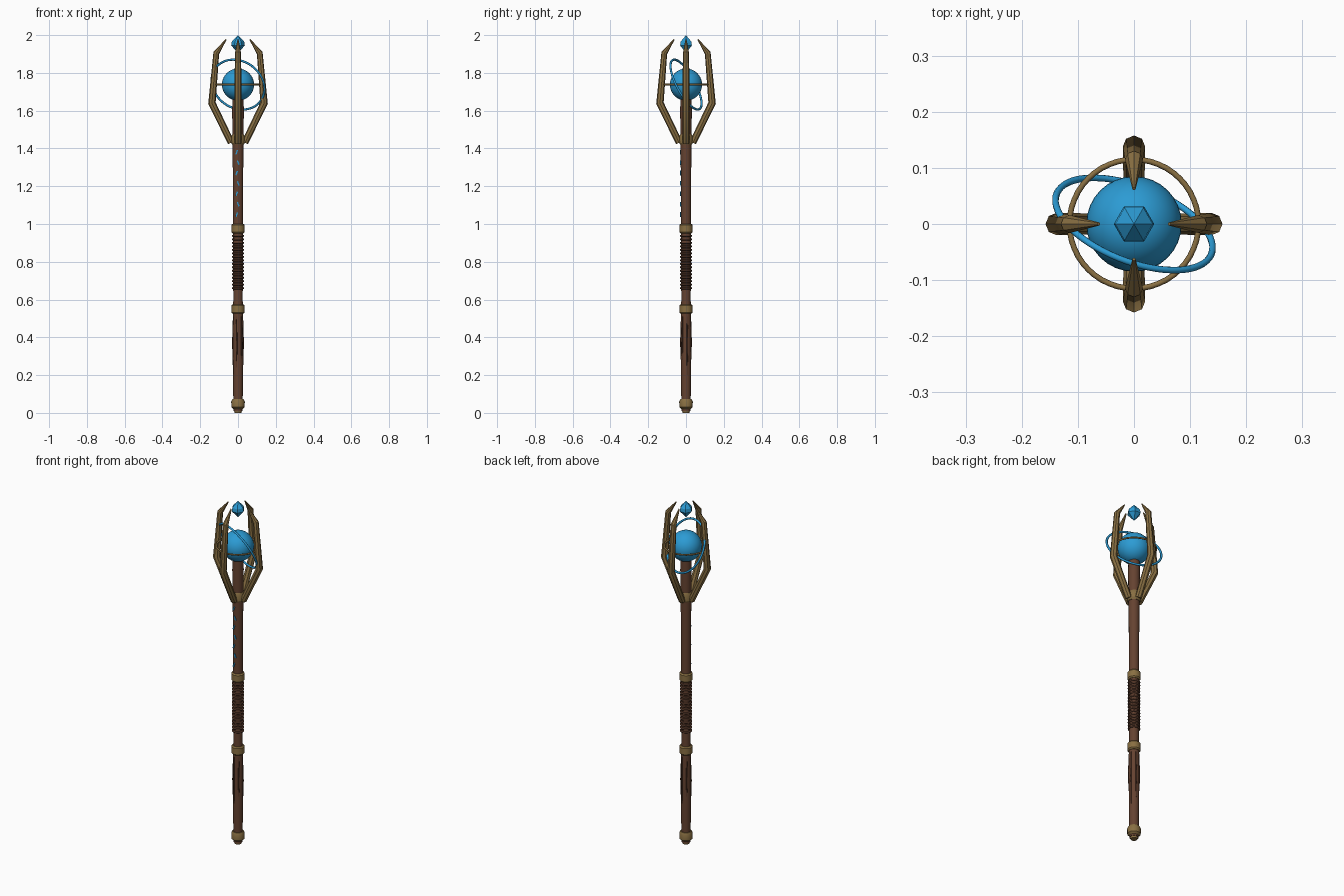
import bpy, bmesh, math
from mathutils import Vector

if "Cube" in bpy.data.objects:
    bpy.data.objects.remove(bpy.data.objects["Cube"])

def material(name, rgb):
    m = bpy.data.materials.new(name)
    m.diffuse_color = (*rgb, 1)
    m.use_nodes = True
    m.node_tree.nodes["Principled BSDF"].inputs["Base Color"].default_value = m.diffuse_color
    return m

WOOD = material("wood", (0.13, 0.055, 0.03))
LEATHER = material("leather", (0.075, 0.032, 0.018))
GOLD = material("aged_gold", (0.25, 0.16, 0.055))
BLUE = material("blue_glow", (0.025, 0.33, 0.66))

def finish(ob, name, mat, smooth=None):
    ob.name = name
    ob.data.materials.append(mat)
    if smooth:
        bpy.ops.object.select_all(action='DESELECT')
        ob.select_set(True)
        bpy.context.view_layer.objects.active = ob
        bpy.ops.object.shade_smooth_by_angle(angle=math.radians(smooth))
    return ob

def lathe(name, profile, sides, mat, smooth=None):
    """Stack of (radius, z) rings joined into a closed solid."""
    bm = bmesh.new()
    rings = []
    for r, z in profile:
        rings.append([bm.verts.new((r * math.cos(math.tau * i / sides),
                                    r * math.sin(math.tau * i / sides), z)) for i in range(sides)])
    for a, b in zip(rings, rings[1:]):
        for i in range(sides):
            j = (i + 1) % sides
            bm.faces.new((a[i], a[j], b[j], b[i]))
    bm.faces.new(rings[0][::-1])
    bm.faces.new(rings[-1])
    bmesh.ops.remove_doubles(bm, verts=bm.verts, dist=1e-5)
    me = bpy.data.meshes.new(name)
    bm.to_mesh(me)
    bm.free()
    ob = bpy.data.objects.new(name, me)
    bpy.context.collection.objects.link(ob)
    return finish(ob, name, mat, smooth)

def tube(name, points, mat, smooth=None, res=2):
    """Tapered tube through (x, y, z, radius) points."""
    cu = bpy.data.curves.new(name, 'CURVE')
    cu.dimensions = '3D'
    cu.bevel_depth = 1
    cu.bevel_resolution = res
    cu.use_fill_caps = True
    sp = cu.splines.new('POLY')
    sp.points.add(len(points) - 1)
    for p, (x, y, z, r) in zip(sp.points, points):
        p.co = (x, y, z, 1)
        p.radius = r
    ob = bpy.data.objects.new(name, cu)
    bpy.context.collection.objects.link(ob)
    bpy.ops.object.select_all(action='DESELECT')
    ob.select_set(True)
    bpy.context.view_layer.objects.active = ob
    bpy.ops.object.convert(target='MESH')
    return finish(bpy.context.object, name, mat, smooth)

def torus(name, z, major, minor, mat, seg=48, sides=8, normal=(0, 0, 1)):
    rot = Vector((0, 0, 1)).rotation_difference(Vector(normal)).to_euler()
    bpy.ops.mesh.primitive_torus_add(location=(0, 0, z), rotation=rot, major_radius=major,
                                     minor_radius=minor, major_segments=seg, minor_segments=sides)
    return finish(bpy.context.object, name, mat, 60)

# Shaft, slightly swelling along its length
lathe("shaft", [(0.024, 0.01), (0.026, 0.15), (0.028, 0.4), (0.025, 0.6), (0.026, 0.9),
                (0.027, 1.2), (0.029, 1.45), (0.031, 1.6), (0.029, 1.68)], 16, WOOD, 40)

# Raised wood grain on the lower shaft
for i in range(6):
    a = math.tau * i / 6 + 0.25
    c, s = math.cos(a), math.sin(a)
    z0 = 0.2 + 0.04 * (i % 3)
    tube(f"grain_ridge_{i}", [(0.025 * c, 0.025 * s, z0, 0.002), (0.028 * c, 0.028 * s, 0.37, 0.0045),
                              (0.026 * c, 0.026 * s, 0.51, 0.002)], LEATHER, res=1)

# Gold foot cap and bands
lathe("foot_cap", [(0.018, 0), (0.024, 0.02), (0.035, 0.03), (0.036, 0.06), (0.03, 0.073)], 16, GOLD, 30)
for name, z in (("lower_band", 0.55), ("upper_band", 0.976)):
    lathe(name, [(0.029, z - 0.025), (0.035, z - 0.018), (0.035, z + 0.018), (0.029, z + 0.025)], 16, GOLD, 30)
lathe("prong_collar", [(0.031, 1.42), (0.037, 1.43), (0.037, 1.46), (0.031, 1.475)], 16, GOLD, 30)

# Leather grip wraps
for i in range(16):
    torus(f"grip_wrap_{i}", 0.66 + i * 0.0185, 0.0275, 0.0055, LEATHER, 20, 8)

# Small glowing runes up the front of the shaft
for i in range(7):
    bpy.ops.mesh.primitive_cube_add(size=1, location=((-0.004, 0.004)[i % 2] - 0.003, -0.0275, 1.05 + i * 0.055))
    ob = bpy.context.object
    ob.scale = (0.007, 0.006, 0.024)
    ob.rotation_euler = (0, (0.35, -0.35)[i % 2], 0)
    finish(ob, f"rune_{i}", BLUE)

# Four claw prongs around the head
for i in range(4):
    c, s = math.cos(math.pi / 2 * i), math.sin(math.pi / 2 * i)
    path = [(0.036, 1.43, 0.018), (0.138, 1.64, 0.02), (0.115, 1.905, 0.016), (0.063, 1.977, 0.003)]
    tube(f"prong_{i}", [(r * c, r * s, z, t) for r, z, t in path], GOLD, 35)

# Orb with its level gold ring and tilted blue ring
bpy.ops.mesh.primitive_uv_sphere_add(segments=32, ring_count=20, radius=0.085, location=(0, 0, 1.738))
finish(bpy.context.object, "orb", BLUE, 40)
torus("level_ring", 1.738, 0.115, 0.005, GOLD)
torus("tilted_ring", 1.738, 0.148, 0.006, BLUE, 64, 8, (0.324, 0.83, 0.45))

# Faceted crystal floating at the top
lathe("crystal", [(0, 1.905), (0.036, 1.945), (0.033, 1.965), (0, 2.0)], 6, BLUE)
